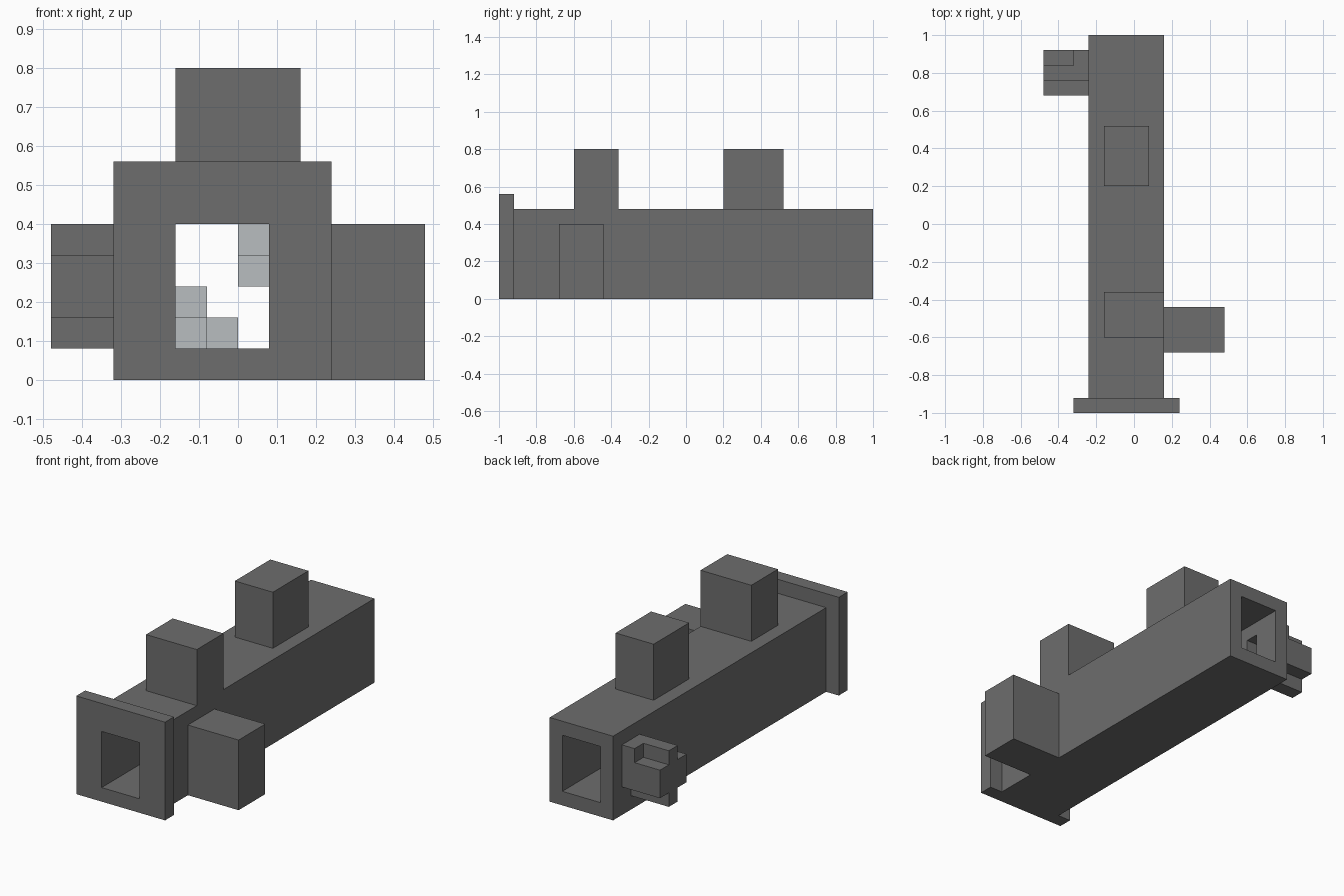
import bpy

# Start clean of the default cube
cube = bpy.data.objects.get("Cube")
if cube:
    bpy.data.objects.remove(cube, do_unlink=True)

U = 0.08  # size of one block unit


def material(name, color):
    m = bpy.data.materials.new(name)
    m.use_nodes = True
    m.diffuse_color = color
    m.node_tree.nodes["Principled BSDF"].inputs["Base Color"].default_value = color
    return m


dark = material("dark grey", (0.155, 0.155, 0.155, 1))
pale = material("pale grey", (0.48, 0.51, 0.53, 1))


def box(name, x, y, z, mat=dark):
    """Axis-aligned box from (low, high) ranges."""
    bpy.ops.mesh.primitive_cube_add(size=1)
    ob = bpy.context.object
    ob.name = name
    ranges = (x, y, z)
    for v in ob.data.vertices:
        v.co = [r[0] if c < 0 else r[1] for c, r in zip(v.co, ranges)]
    ob.data.materials.append(mat)
    return ob


def combine(target, tools, operation):
    """Apply each tool to the target as a boolean, then remove the tool."""
    for tool in tools:
        tool.hide_render = True
        mod = target.modifiers.new("combine", "BOOLEAN")
        mod.operation = operation
        mod.solver = "EXACT"
        mod.object = tool
        bpy.context.view_layer.objects.active = target
        bpy.ops.object.modifier_apply(modifier=mod.name)
        bpy.data.objects.remove(tool, do_unlink=True)


# Long square tube with a wider collar at the front
tube = box("main_tube", (-0.24, 0.16), (-0.92, 1), (0, 0.48))
collar = box("front_collar", (-0.32, 0.24), (-1, -0.92), (0, 0.56))
for part in (tube, collar):
    combine(part, [box("bore", (-0.16, 0.08), (-1.2, 1.2), (0.08, 0.4))], "DIFFERENCE")

# Blocks on the roof and on the left side
box("front_roof_block", (-0.16, 0.16), (-0.6, -0.36), (0.48, 0.8))
box("rear_roof_block", (-0.16, 0.08), (0.2, 0.52), (0.48, 0.8))
box("side_block", (0.16, 0.48), (-0.68, -0.44), (0, 0.4))

# Cross-shaped side spout with a filled corner next to the tube
spout = box("side_spout", (-0.48, -0.24), (0.68, 0.92), (0.16, 0.32))
combine(spout, [
    box("upright", (-0.48, -0.24), (0.76, 0.84), (0.08, 0.4)),
    box("corner", (-0.32, -0.24), (0.76, 0.92), (0.24, 0.4)),
], "UNION")

# Passage from the tube into the spout
for part in (tube, spout):
    combine(part, [box("passage", (-0.4, -0.12), (0.76, 0.84), (0.16, 0.32))], "DIFFERENCE")

# Small pale blocks lining the inside of the bore: column, row, depth
for i, (col, row, y) in enumerate([(0, 0, 0), (0, 1, 0.08), (1, 0, 0.08),
                                   (2, 2, 0), (2, 3, 0.08)]):
    x, z = -0.16 + col * U, 0.08 + row * U
    box(f"inner_block_{i + 1}", (x, x + U), (y, y + U), (z, z + U), pale)
